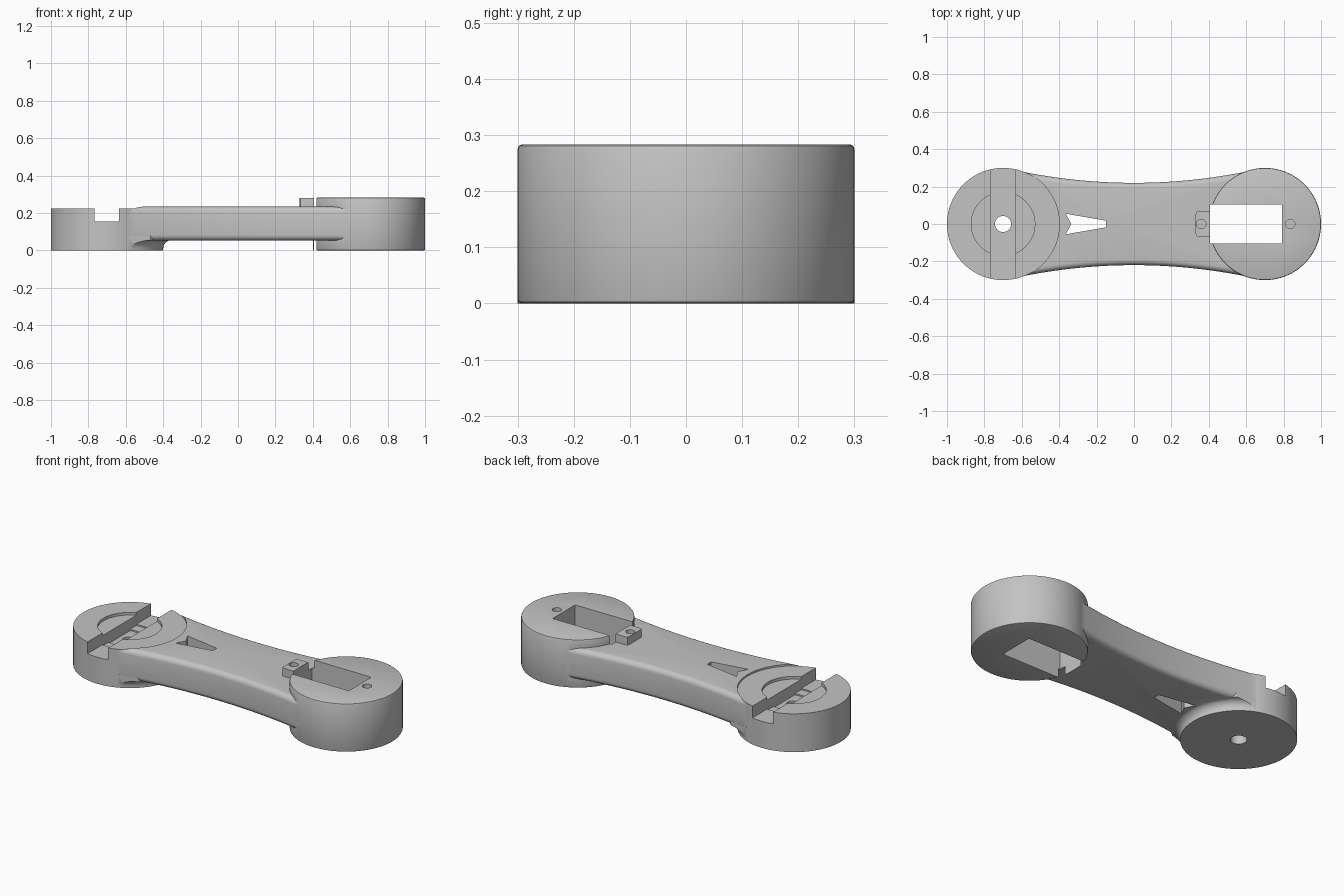
import bpy, bmesh, math

if "Cube" in bpy.data.objects:
    bpy.data.objects.remove(bpy.data.objects["Cube"], do_unlink=True)

grey = bpy.data.materials.new("plain_grey")
grey.use_nodes = True
grey.diffuse_color = (0.55, 0.55, 0.55, 1)
grey.node_tree.nodes["Principled BSDF"].inputs["Base Color"].default_value = (0.55, 0.55, 0.55, 1)

LEFT, RIGHT, R = -0.7, 0.7, 0.3


def finish(name, bm):
    bmesh.ops.recalc_face_normals(bm, faces=bm.faces)
    mesh = bpy.data.meshes.new(name)
    bm.to_mesh(mesh)
    bm.free()
    mesh.materials.append(grey)
    obj = bpy.data.objects.new(name, mesh)
    bpy.context.collection.objects.link(obj)
    return obj


def prism(name, outline, z0, z1, rounding=0.0, segments=4, skip=lambda e: False):
    """Extrude an outline upward, optionally rounding its top and bottom rims."""
    bm = bmesh.new()
    base = bm.faces.new([bm.verts.new((x, y, z0)) for x, y in outline])
    top = bmesh.ops.extrude_face_region(bm, geom=[base], use_keep_orig=True)
    for v in top["geom"]:
        if isinstance(v, bmesh.types.BMVert):
            v.co.z = z1
    if rounding:
        rims = [e for e in bm.edges
                if abs(e.verts[0].co.z - e.verts[1].co.z) < 1e-5 and not skip(e)]
        bmesh.ops.recalc_face_normals(bm, faces=bm.faces)
        bmesh.ops.bevel(bm, geom=rims, offset=rounding, segments=segments,
                        profile=0.5, affect='EDGES')
    return finish(name, bm)


def circle(cx, r, n=96):
    return [(cx + r * math.cos(2 * math.pi * i / n), r * math.sin(2 * math.pi * i / n))
            for i in range(n)]


def rect(x0, x1, half_y):
    return [(x0, -half_y), (x1, -half_y), (x1, half_y), (x0, half_y)]


def combine(target, other, operation):
    mod = target.modifiers.new(operation.lower(), 'BOOLEAN')
    mod.operation = operation
    mod.solver = 'EXACT'
    mod.object = other
    bpy.context.view_layer.objects.active = target
    bpy.ops.object.modifier_apply(modifier=mod.name)
    bpy.data.objects.remove(other, do_unlink=True)


# Waisted arm with rounded long edges
xs = [-0.65 + 1.3 * i / 40 for i in range(41)]
side = [(x, 0.22 + 0.06 * (x / 0.6) ** 2) for x in xs]
arm_outline = [(x, -y) for x, y in side] + side[::-1]


def end_edge(e):
    return abs(e.verts[0].co.x - e.verts[1].co.x) < 1e-4


body = prism("linkage_arm", arm_outline, 0.053, 0.234, 0.03, 5, end_edge)

# Fillet under the arm where it meets the left hub
bm = bmesh.new()
fillet = 0.045
rings = [(0.29, 0.0), (0.3, 0.0)]
rings += [(R + fillet * (1 - math.cos(t)), 0.01 + fillet * math.sin(t))
          for t in [math.pi / 2 * i / 6 for i in range(7)]]
rings += [(R + fillet, 0.08)]
loops = [[bm.verts.new((x, y, z)) for x, y in circle(LEFT, r)] for r, z in rings]
for a, b in zip(loops, loops[1:]):
    for i in range(len(a)):
        j = (i + 1) % len(a)
        bm.faces.new((a[i], a[j], b[j], b[i]))
bm.faces.new(loops[0])
bm.faces.new(loops[-1])
flare = finish("flare", bm)
combine(flare, prism("flare_limit", arm_outline, -0.1, 0.2), 'INTERSECT')
combine(body, flare, 'UNION')

# Hubs and the raised screw tab
combine(body, prism("left_hub", circle(LEFT, R), 0, 0.229), 'UNION')
combine(body, prism("right_hub", circle(RIGHT, R), 0, 0.283, 0.007, 2), 'UNION')
tab = [(0.43, -0.068), (0.345, -0.068), (0.334, -0.064), (0.33, -0.053)]
tab += [(x, -y) for x, y in reversed(tab)]
combine(body, prism("screw_tab", tab, 0.15, 0.281), 'UNION')

# Left hub: lowered seat, round recess, cross slot and centre bore
arrow = [(-0.365, -0.055), (-0.15, -0.018), (-0.15, 0.018), (-0.365, 0.055), (-0.335, 0)]
cuts = [
    ("seat_cut", circle(LEFT, 0.301), 0.224, 0.5),
    ("recess_cut", circle(LEFT, 0.17), 0.208, 0.5),
    ("slot_cut", rect(-0.768, -0.635, 0.5), 0.155, 0.5),
    ("slot_step_cut", rect(-0.768, -0.635, 0.158), 0.148, 0.5),
    ("slot_pocket_cut", rect(-0.768, -0.635, 0.1), 0.14, 0.5),
    ("bore_cut", circle(LEFT, 0.043, 32), -0.5, 0.5),
    # Arrow opening, motor window and screw holes
    ("arrow_cut", arrow, -0.5, 0.5),
    ("window_cut", rect(0.407, 0.79, 0.104), -0.5, 0.5),
    ("tab_hole_cut", circle(0.36, 0.025, 24), 0.12, 0.5),
    ("hub_hole_cut", circle(0.835, 0.025, 24), 0.12, 0.5),
]
for name, outline, z0, z1 in cuts:
    combine(body, prism(name, outline, z0, z1), 'DIFFERENCE')

# Smooth curved walls, crisp edges
bpy.ops.object.select_all(action='DESELECT')
body.select_set(True)
bpy.context.view_layer.objects.active = body
bpy.ops.object.shade_smooth_by_angle(angle=math.radians(30))
